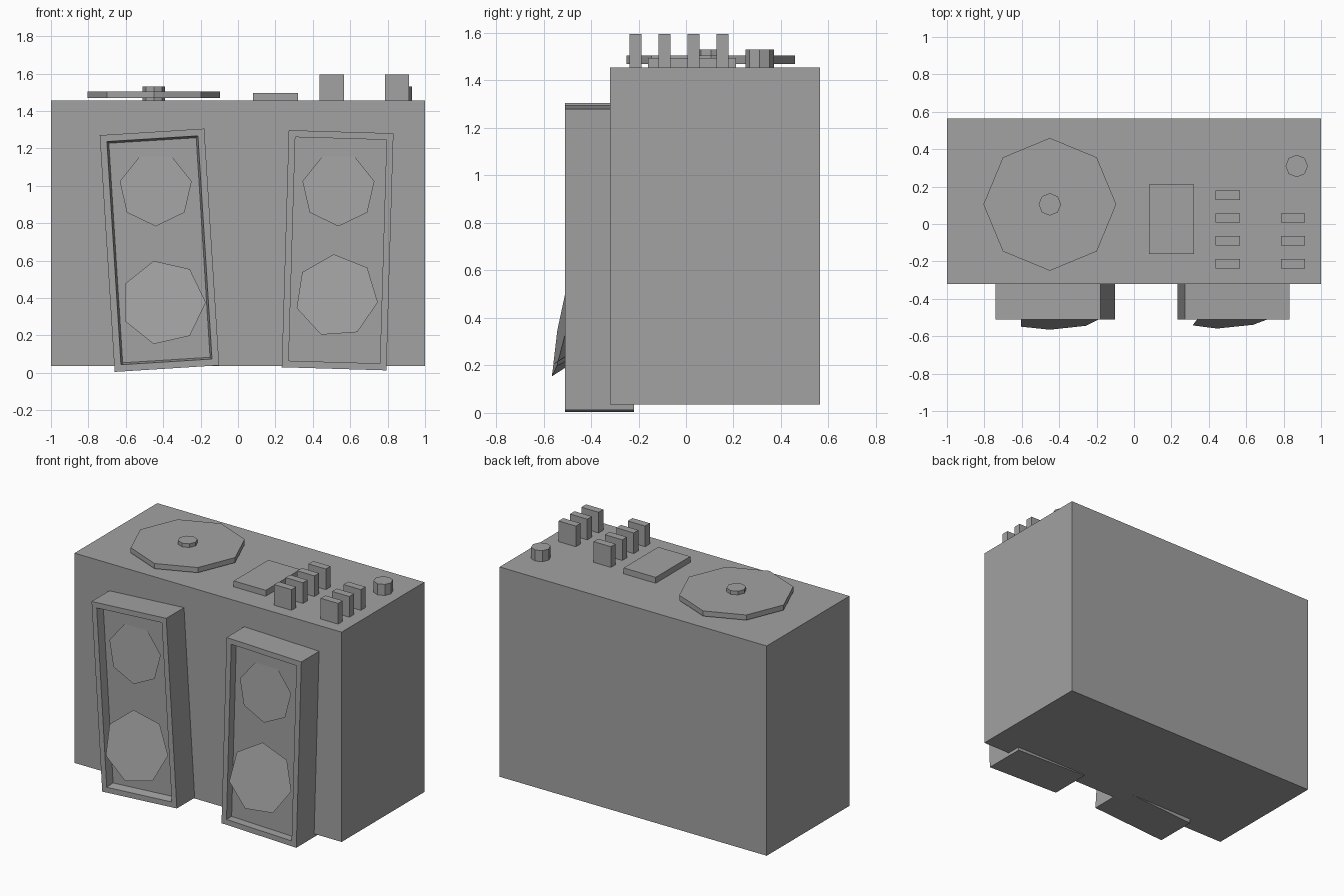
import bpy, bmesh, math
from mathutils import Vector, Matrix

if "Cube" in bpy.data.objects:
    bpy.data.objects.remove(bpy.data.objects["Cube"])

# Single flat grey for every part
grey = bpy.data.materials.new("plain_grey")
grey.use_nodes = True
colour = (0.36, 0.36, 0.36, 1)
grey.diffuse_color = colour
grey.node_tree.nodes["Principled BSDF"].inputs["Base Color"].default_value = colour


def finish(name, bm):
    bmesh.ops.recalc_face_normals(bm, faces=bm.faces)
    mesh = bpy.data.meshes.new(name)
    bm.to_mesh(mesh)
    bm.free()
    mesh.materials.append(grey)
    obj = bpy.data.objects.new(name, mesh)
    bpy.context.collection.objects.link(obj)
    return obj


def box(name, x, y, z):
    bm = bmesh.new()
    bmesh.ops.create_cube(bm, size=1)
    for v in bm.verts:
        v.co = [lo + (c + 0.5) * (hi - lo) for c, (lo, hi) in zip(v.co, (x, y, z))]
    return finish(name, bm)


def disc(name, x, y, z, radius):
    bm = bmesh.new()
    bmesh.ops.create_cone(bm, cap_ends=True, segments=8, radius1=radius,
                          radius2=radius, depth=z[1] - z[0])
    # put a corner exactly on the x axis
    first = bm.verts[0].co if not hasattr(bm.verts, "ensure_lookup_table") else None
    bm.verts.ensure_lookup_table()
    first = bm.verts[0].co
    turn = Matrix.Rotation(-math.atan2(first.y, first.x), 4, "Z")
    bmesh.ops.transform(bm, matrix=Matrix.Translation((x, y, sum(z) / 2)) @ turn,
                        verts=bm.verts)
    return finish(name, bm)


def cabinet(name, x, tilt, taper):
    """Leaning speaker box with a recessed front panel."""
    bm = bmesh.new()
    bmesh.ops.create_cube(bm, size=1)
    bmesh.ops.scale(bm, vec=(0.56, 0.29, 1.268), verts=bm.verts)
    front = min(bm.faces, key=lambda f: f.calc_center_median().y)
    bmesh.ops.inset_region(bm, faces=[front], thickness=0.051)
    panel = bmesh.ops.extrude_face_region(bm, geom=[front])
    verts = [g for g in panel["geom"] if isinstance(g, bmesh.types.BMVert)]
    for v in verts:
        v.co += Vector((-math.copysign(taper, v.co.x), 0.055, -math.copysign(taper, v.co.z)))
    if front.is_valid:
        bmesh.ops.delete(bm, geom=[front], context="FACES_ONLY")
    bmesh.ops.transform(bm, matrix=Matrix.Translation((x, -0.365, 0.655))
                        @ Matrix.Rotation(-math.radians(tilt), 4, "Y"), verts=bm.verts)
    return finish(name, bm)


def speaker_cone(name, centre, radius, start, slope_x, slope_z):
    """Seven-sided cone, its flat base facing out and leaning upward."""
    cx, cy, cz = centre
    bm = bmesh.new()
    rim = []
    for i in range(7):
        a = math.radians(start) + math.tau * i / 7
        dx, dz = radius * math.cos(a), radius * math.sin(a)
        rim.append(bm.verts.new((cx + dx, cy + slope_x * dx + slope_z * dz, cz + dz)))
    bm.faces.new(rim)
    axis = Vector((-slope_x, 1, -slope_z)).normalized()
    tip = bm.verts.new(Vector(centre) + axis * radius)
    for i in range(7):
        bm.faces.new((rim[i], rim[(i + 1) % 7], tip))
    return finish(name, bm)


# Main case
box("case", (-1, 1), (-0.32, 0.565), (0.035, 1.455))

# Speakers
cabinet("right_speaker_box", -0.42, 3.6, 0.01)
cabinet("left_speaker_box", 0.5325, -1.7, 0)
speaker_cone("right_upper_cone", (-0.44, -0.475, 0.98), 0.197, -90, 0, 0.07)
speaker_cone("left_upper_cone", (0.537, -0.475, 0.98), 0.197, -90, 0, 0.07)
speaker_cone("right_lower_cone", (-0.40, -0.516, 0.376), 0.228, 0, 0.06, 0.207)
speaker_cone("left_lower_cone", (0.527, -0.51, 0.411), 0.223, 94, 0.09, 0.2)

# Turntable, knob and display
disc("turntable_platter", -0.45, 0.105, (1.47, 1.505), 0.355)
disc("turntable_spindle", -0.45, 0.105, (1.45, 1.53), 0.06)
disc("knob", 0.87, 0.31, (1.45, 1.53), 0.06)
box("control_pad", (0.08, 0.32), (-0.16, 0.21), (1.45, 1.495))

# Two columns of switches
for column, x, count in (("inner", 0.437, 4), ("outer", 0.785, 3)):
    for i in range(count):
        y = -0.237 + 0.122 * i
        box(f"{column}_switch_{i + 1}", (x, x + 0.13), (y, y + 0.05), (1.45, 1.595))
